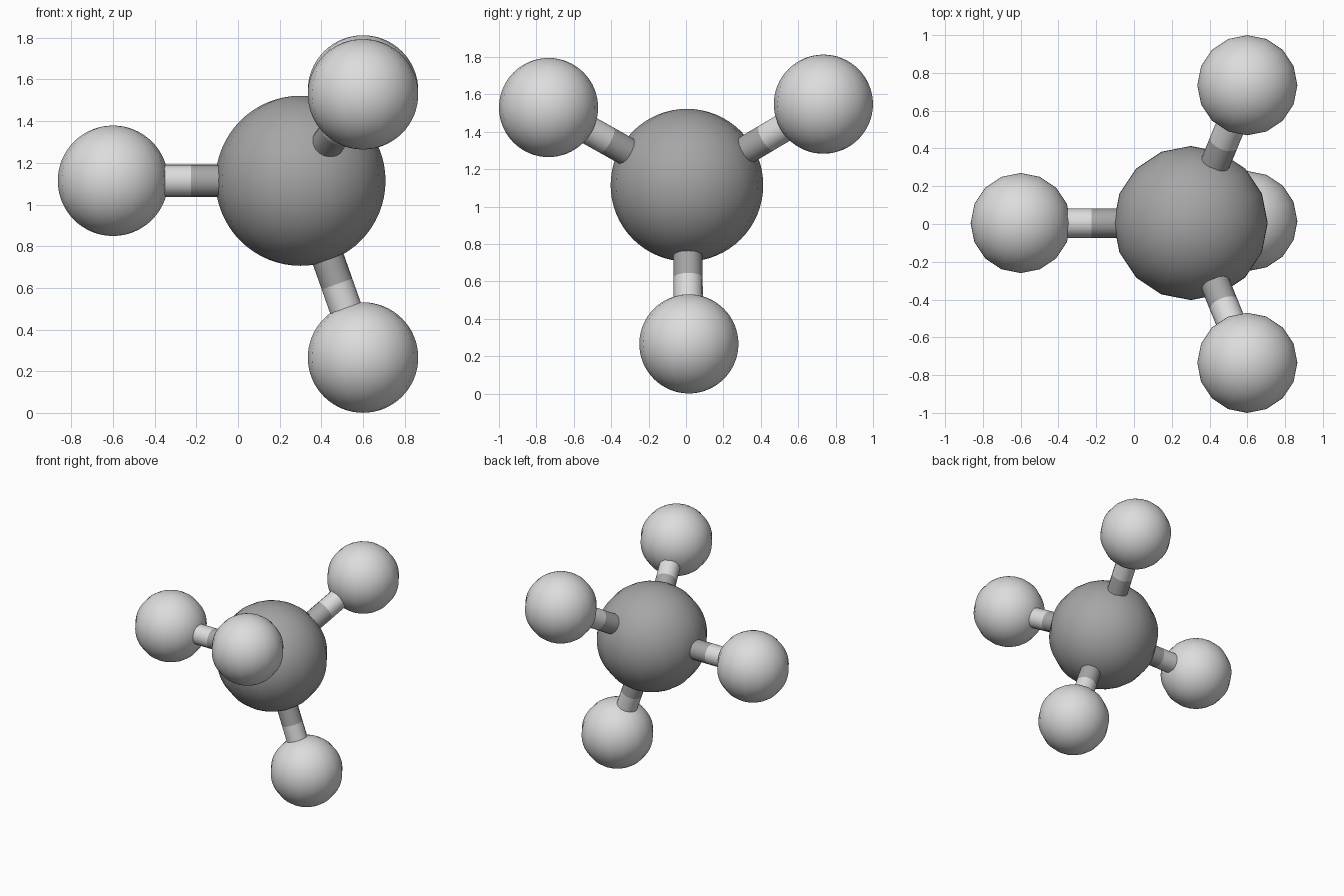
import bpy
import math
from mathutils import Vector, Matrix

cube = bpy.data.objects.get("Cube")
if cube:
    bpy.data.objects.remove(cube, do_unlink=True)


def make_material(name, value):
    mat = bpy.data.materials.new(name)
    mat.use_nodes = True
    colour = (value, value, value, 1)
    mat.diffuse_color = colour
    mat.node_tree.nodes["Principled BSDF"].inputs["Base Color"].default_value = colour
    return mat


mid_grey = make_material("mid grey", 0.38)
pale_grey = make_material("pale grey", 0.72)


def finish(name, mat):
    obj = bpy.context.object
    obj.name = name
    obj.data.materials.append(mat)
    bpy.ops.object.shade_smooth_by_angle(angle=math.radians(40))
    return obj


def ball(name, centre, radius, mat):
    bpy.ops.mesh.primitive_uv_sphere_add(segments=16, ring_count=32, radius=radius, location=centre)
    finish(name, mat)


def rod(name, start, end, mat):
    axis = end - start
    bpy.ops.mesh.primitive_cylinder_add(
        vertices=16, radius=0.078, depth=axis.length, location=(start + end) / 2,
        rotation=axis.to_track_quat("Z", "Y").to_euler())
    finish(name, mat)


# Large central ball
centre = Vector((0.30, 0.005, 1.114))
ball("central_ball", centre, 0.408, mid_grey)

# Four arms in a tetrahedron: one along -x, three spread around the x axis
reach, joint = 0.90, 0.525
directions = {"right": Vector((-1, 0, 0))}
lean = Vector((1 / 3, 0, -math.sqrt(8) / 3))
for i, name in enumerate(("lower", "front", "back")):
    turn = Matrix.Rotation(math.radians(0.7 - 120 * i), 3, "X")
    directions[name] = turn @ lean

# Each arm is a two-tone rod with a small ball on its end
for name, d in directions.items():
    rod(name + "_inner_rod", centre + d * 0.3, centre + d * joint, mid_grey)
    rod(name + "_outer_rod", centre + d * joint, centre + d * 0.75, pale_grey)
    ball(name + "_outer_ball", centre + d * reach, 0.265, pale_grey)
